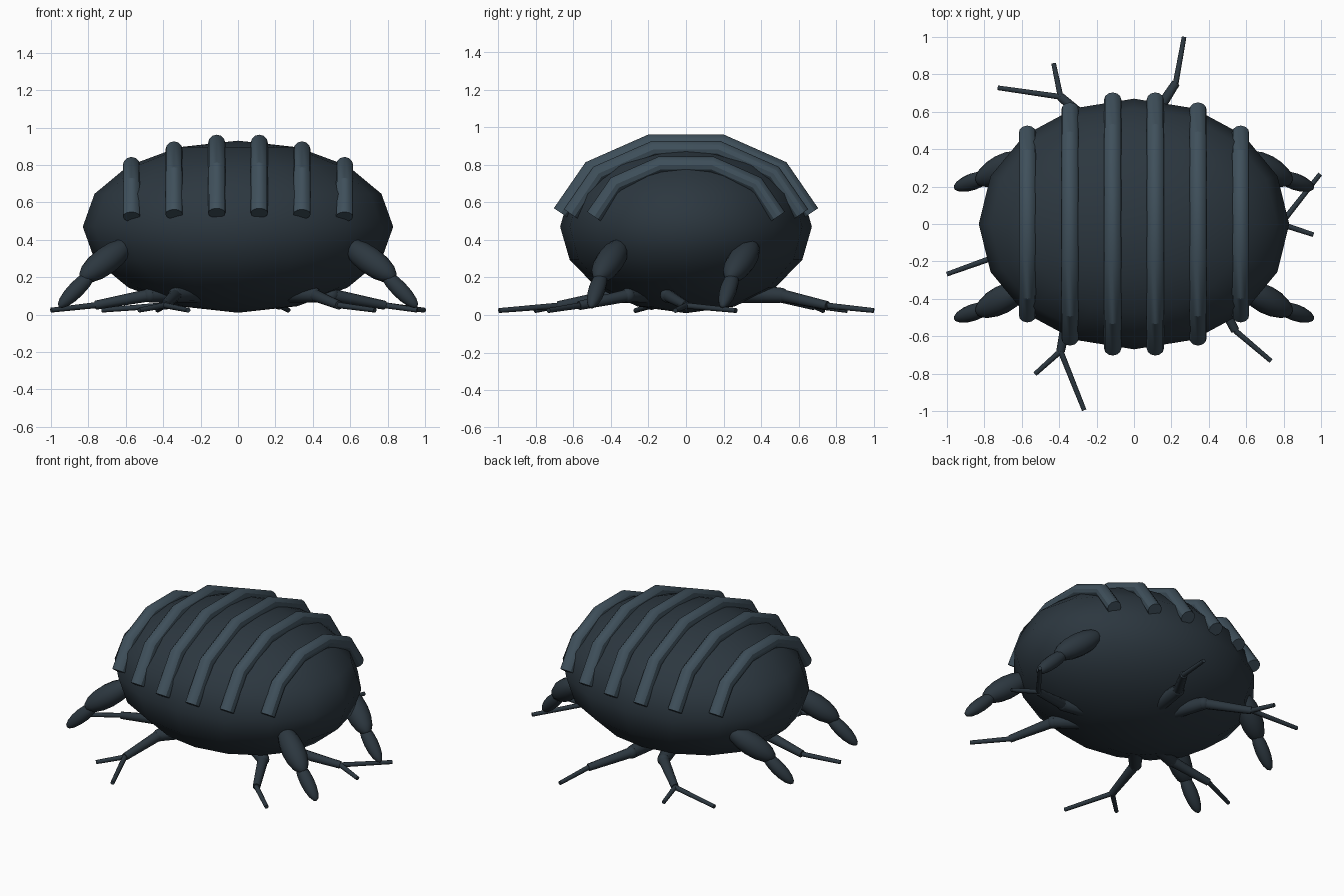
import bpy
from math import sin, cos, radians, sqrt
from mathutils import Vector

if "Cube" in bpy.data.objects:
    bpy.data.objects.remove(bpy.data.objects["Cube"])


def material(name, rgb):
    m = bpy.data.materials.new(name)
    m.diffuse_color = (*rgb, 1)
    m.use_nodes = True
    m.node_tree.nodes["Principled BSDF"].inputs["Base Color"].default_value = m.diffuse_color
    return m


DARK = material("dark_shell", (0.025, 0.038, 0.05))
LIGHT = material("ridge_grey", (0.05, 0.08, 0.105))


def finish(name, mat, angle=60):
    ob = bpy.context.object
    ob.name = name
    ob.data.materials.clear()
    ob.data.materials.append(mat)
    bpy.ops.object.shade_smooth_by_angle(angle=radians(angle))
    return ob


def ellipsoid(name, a, b, r, mat):
    # ellipsoid stretched between two end points
    a, b = Vector(a), Vector(b)
    bpy.ops.mesh.primitive_uv_sphere_add(segments=12, ring_count=8, location=(a + b) / 2)
    ob = bpy.context.object
    ob.scale = (r, r, (b - a).length / 2)
    ob.rotation_euler = (b - a).to_track_quat('Z', 'Y').to_euler()
    return finish(name, mat)


def rod(name, a, b, r1, r2, mat):
    # tapered rod between two points
    a, b = Vector(a), Vector(b)
    bpy.ops.mesh.primitive_cone_add(vertices=10, radius1=r1, radius2=r2,
                                    depth=(b - a).length, location=(a + b) / 2)
    bpy.context.object.rotation_euler = (b - a).to_track_quat('Z', 'Y').to_euler()
    return finish(name, mat)


def polar(r, deg, z):
    return (r * cos(radians(deg)), r * sin(radians(deg)), z)


# Body
RX, RY, RZ, CZ = 0.83, 0.67, 0.46, 0.47
bpy.ops.mesh.primitive_uv_sphere_add(segments=16, ring_count=8, location=(0, 0, CZ))
bpy.context.object.scale = (RX, RY, RZ)
finish("body", DARK)

# Shell ridges: five-sided arches over the back
for i in range(6):
    x = -0.57 + i * 0.228
    k = sqrt(1 - (x / RX) ** 2)
    cu = bpy.data.curves.new("ridge", 'CURVE')
    cu.dimensions = '3D'
    cu.bevel_depth = 0.046
    cu.bevel_resolution = 4
    cu.use_fill_caps = True
    sp = cu.splines.new('POLY')
    sp.points.add(5)
    for j, p in enumerate(sp.points):
        t = radians(9 + 32.4 * j)
        p.co = (x, 0.68 * k * cos(t), CZ + 0.47 * k * sin(t), 1)
    ob = bpy.data.objects.new("ridge", cu)
    bpy.context.collection.objects.link(ob)
    bpy.ops.object.select_all(action='DESELECT')
    ob.select_set(True)
    bpy.context.view_layer.objects.active = ob
    bpy.ops.object.convert(target='MESH')
    finish(f"shell_ridge_{i + 1}", LIGHT, 30)

# Stout side legs, all raked towards the front
for s, side in ((-1, "left"), (1, "right")):
    for dy, end in ((0, "front"), (0.7, "back")):
        ellipsoid(f"{end}_{side}_upper_leg", (s * 0.575, -0.335 + dy, 0.385),
                  (s * 0.84, -0.475 + dy, 0.19), 0.075, DARK)
        ellipsoid(f"{end}_{side}_lower_leg", (s * 0.765, -0.44 + dy, 0.235),
                  (s * 0.958, -0.507 + dy, 0.04), 0.045, DARK)

# Thin radiating legs: alternating forked and single-toed
for i in range(3):
    for base, swing, node_off, toes, kind in (
            (0, -11, 0, ((1.03, 15), (0.96, -3.4)), "forked"),
            (75, 8, -1.5, ((1.035, 0),), "single")):
        a = base + 120 * i
        hip = polar(0.27, a + swing, 0.12)
        knee = polar(0.51, a + swing, 0.105)
        node = polar(0.785, a + node_off, 0.05)
        n = f"{kind}_leg_{i + 1}"
        rod(n + "_hip", hip, knee, 0.055, 0.04, DARK)
        ellipsoid(n + "_knee", (*knee[:2], knee[2] - 0.04), (*knee[:2], knee[2] + 0.04), 0.04, DARK)
        rod(n + "_shin", knee, node, 0.034, 0.024, DARK)
        for j, (r, d) in enumerate(toes):
            rod(f"{n}_toe_{j + 1}", node, polar(r, a + d, 0.024), 0.016, 0.013, DARK)
